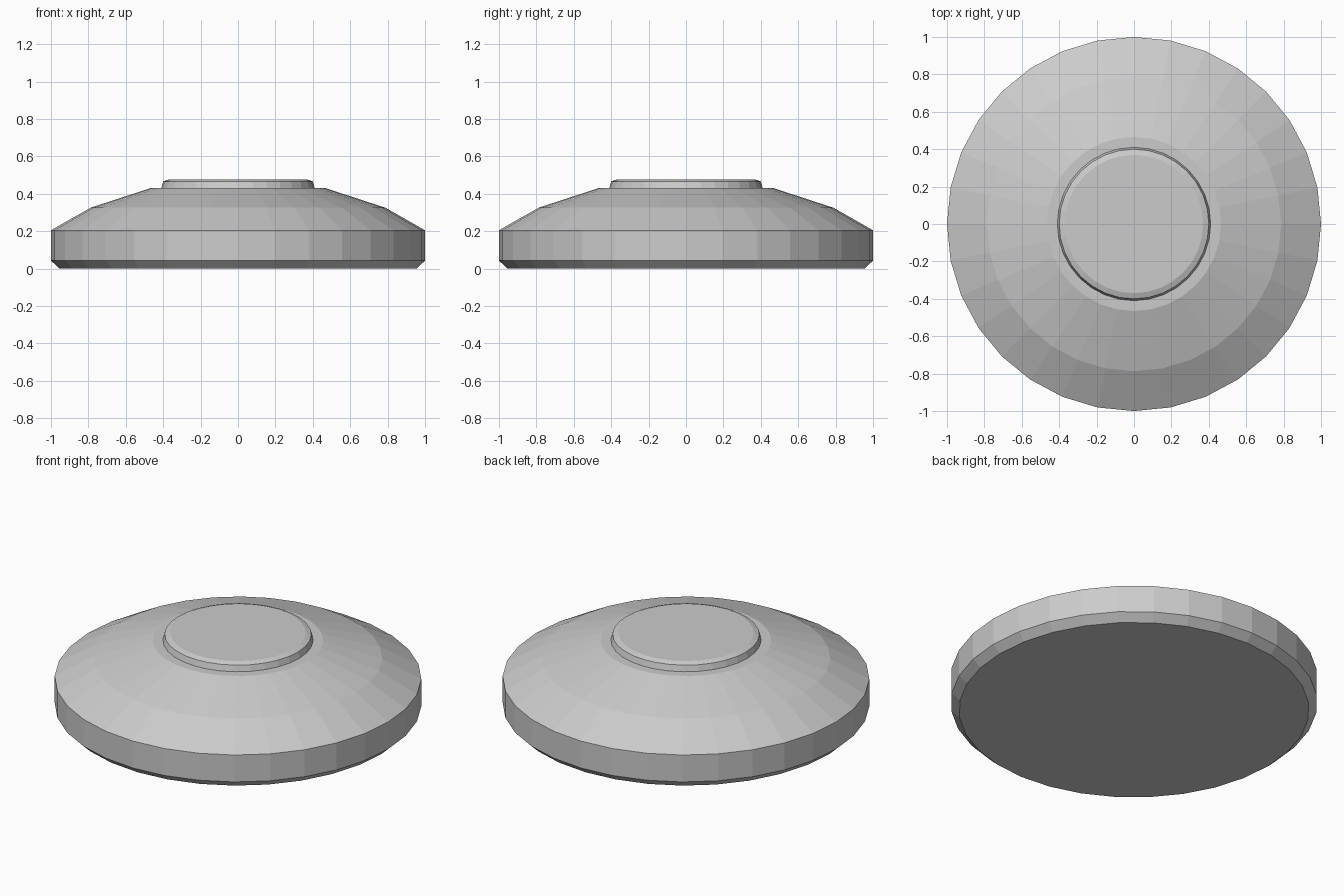
import bpy, bmesh
from math import cos, sin, pi

if "Cube" in bpy.data.objects:
    bpy.data.objects.remove(bpy.data.objects["Cube"])

SEGMENTS = 32


def turned(name, profile):
    """Closed solid of revolution from (radius, z) points, bottom to top."""
    bm = bmesh.new()
    rings = []
    for r, z in profile:
        rings.append([bm.verts.new((r * cos(2 * pi * i / SEGMENTS),
                                    r * sin(2 * pi * i / SEGMENTS), z))
                      for i in range(SEGMENTS)])
    for low, high in zip(rings, rings[1:]):
        for i in range(SEGMENTS):
            j = (i + 1) % SEGMENTS
            bm.faces.new((low[i], low[j], high[j], high[i]))
    bm.faces.new(rings[0][::-1])
    bm.faces.new(rings[-1])
    mesh = bpy.data.meshes.new(name)
    bm.to_mesh(mesh)
    bm.free()
    obj = bpy.data.objects.new(name, mesh)
    bpy.context.collection.objects.link(obj)
    return obj


# Domed disc with chamfered foot, and raised cap rising from its flat rim
turned("domed_disc", [
    (0.955, 0.0), (1.0, 0.043), (1.0, 0.205), (0.787, 0.326),
    (0.465, 0.431), (0.41, 0.431),
    (0.40, 0.466), (0.37, 0.477),
])
